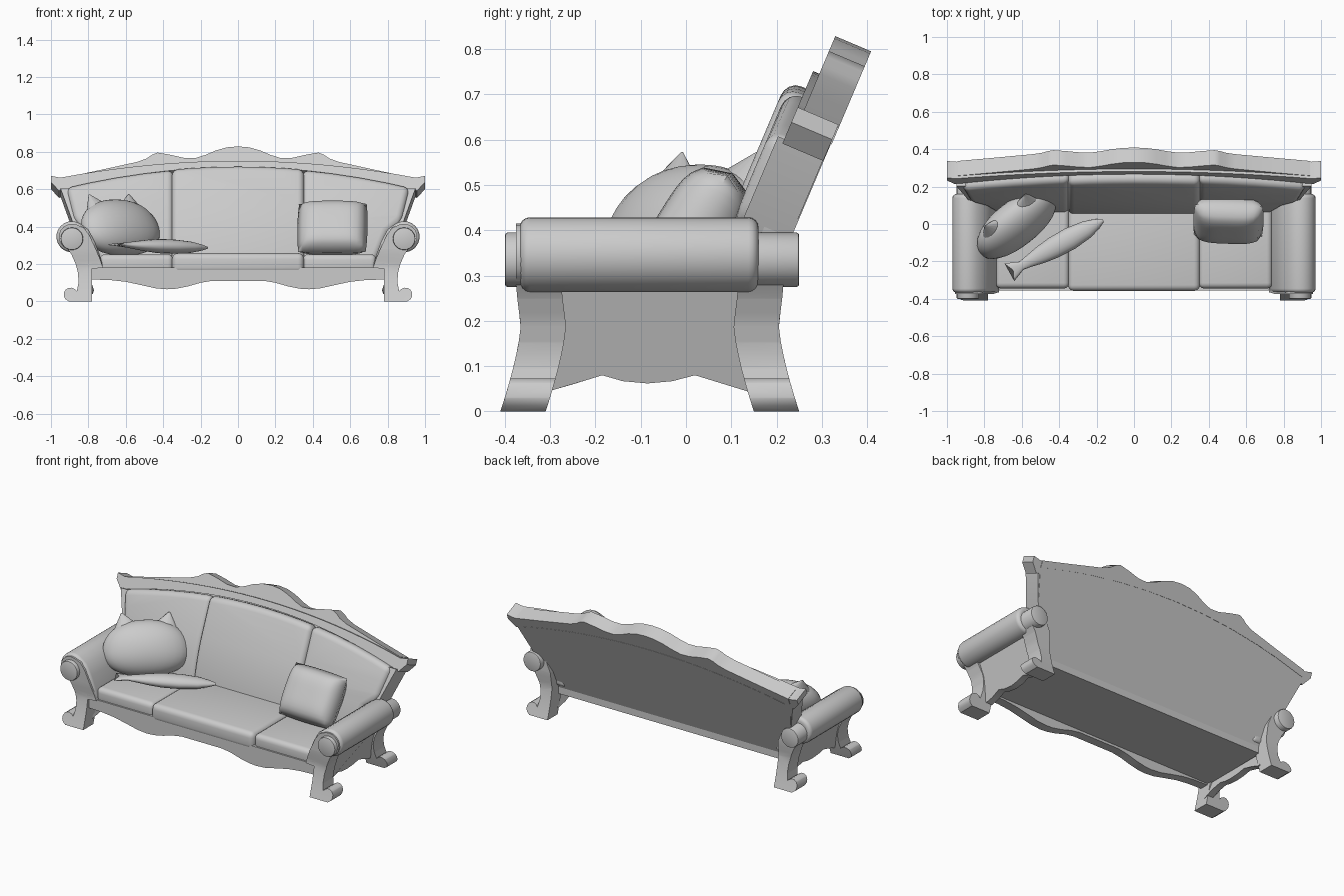
import bpy, bmesh, math
from mathutils import Matrix, Vector

cube = bpy.data.objects.get("Cube")
if cube:
    bpy.data.objects.remove(cube)

grey = bpy.data.materials.new("plain_grey")
grey.use_nodes = True
colour = (0.6, 0.6, 0.6, 1)
grey.diffuse_color = colour
grey.node_tree.nodes["Principled BSDF"].inputs["Base Color"].default_value = colour


def finish(name, bm, angle=35):
    bmesh.ops.recalc_face_normals(bm, faces=bm.faces)
    mesh = bpy.data.meshes.new(name)
    bm.to_mesh(mesh)
    bm.free()
    mesh.materials.append(grey)
    ob = bpy.data.objects.new(name, mesh)
    bpy.context.collection.objects.link(ob)
    bpy.ops.object.select_all(action='DESELECT')
    ob.select_set(True)
    bpy.context.view_layer.objects.active = ob
    bpy.ops.object.shade_smooth_by_angle(angle=math.radians(angle))


def front(p, q, d):
    return Vector((p, d, q))


def flat(p, q, d):
    return Vector((p, q, d))


def splayed(p, q, d):
    # side panel leaning outward towards the top, d is signed
    return Vector((d + math.copysign(0.33 * (q - 0.06), d), p, q))


def lean(x, z, n):
    # sloping frame of the backrest, n is the depth across it
    v = (z - 0.012) / 0.92
    return Vector((x, 0.39 * v + 0.92 * n, 0.92 * v - 0.39 * n))


def prism(pts, a, b, place, bevel=0.0, segs=4):
    bm = bmesh.new()
    rings = [[bm.verts.new(place(p, q, d)) for p, q in pts] for d in (a, b)]
    bm.faces.new(rings[0])
    bm.faces.new(rings[1][::-1])
    for i in range(len(pts)):
        j = (i + 1) % len(pts)
        bm.faces.new((rings[0][i], rings[0][j], rings[1][j], rings[1][i]))
    bmesh.ops.recalc_face_normals(bm, faces=bm.faces)
    if bevel:
        sharp = [e for e in bm.edges if e.calc_face_angle(0) > 0.6]
        bmesh.ops.bevel(bm, geom=sharp, offset=bevel, segments=segs, profile=0.5,
                        affect='EDGES', clamp_overlap=True)
    return bm


def slice_up(bm, start, step, count):
    for i in range(count):
        bmesh.ops.bisect_plane(bm, geom=bm.verts[:] + bm.edges[:] + bm.faces[:],
                               plane_co=(0, 0, start + i * step), plane_no=(0, 0, 1))


def back_cushion(name, pts, depth):
    # padded slab whose foot curves back towards the panel
    bm = prism(pts, depth, 0.01, front, 0.034)
    slice_up(bm, 0.24, 0.035, 9)
    for v in bm.verts:
        x, n, z = v.co
        sag = 0.03 * (max(0, 0.5 - z) / 0.25) ** 2
        v.co = lean(x, z, n + sag if n < -0.01 else n)
    finish(name, bm)


def flip(pts, s):
    return [(p * s, q) for p, q in pts]


def both(half):
    # full outline from a right half that runs outward from the middle
    return [(-x, z) for x, z in half[::-1] if x > 0] + half


def arc(cx, cz, r, a0, a1, n):
    return [(cx + r * math.cos(math.radians(a0 + (a1 - a0) * i / n)),
             cz + r * math.sin(math.radians(a0 + (a1 - a0) * i / n))) for i in range(n + 1)]


def arch(xs, top, drop):
    return [(x, top - drop * (x / 0.95) ** 2) for x in xs]


steps = [i / 10 * 0.95 for i in range(11)]

# backrest: panel, curved top rail, carved crest
under = arch(steps, 0.716, 0.123)
panel = both([(x * 0.985, z + 0.01) for x, z in under] + [(0.885, 0.42), (0.81, 0.19)])
finish("back_panel", prism(panel, 0.0, 0.064, lean))
rail = both(arch(steps, 0.75, 0.09) + [(1, 0.67), (1, 0.637), (0.957, 0.59)]) + both(under)[::-1]
finish("back_top_rail", prism(rail, -0.035, 0.063, lean))
crest = [(0, 0.833), (0.06, 0.828), (0.12, 0.811), (0.17, 0.789), (0.23, 0.77), (0.29, 0.772),
         (0.36, 0.788), (0.43, 0.8), (0.46, 0.788), (0.49, 0.768), (0.54, 0.75), (0.75, 0.704), (0.94, 0.664)]
low = arch((0, 0.2, 0.4, 0.6, 0.75, 0.94), 0.735, 0.11)
finish("back_crest", prism(both(crest) + both(low)[::-1], -0.02, 0.066, lean))

# shared side profiles
foot = ([(0.78, 0), (0.905, 0)] + arc(0.895, 0.037, 0.037, -70, 130, 7)
        + [(0.862, 0.055), (0.853, 0.1), (0.855, 0.15), (0.868, 0.2), (0.89, 0.25), (0.91, 0.28)])
tops = {"front": arc(0.888, 0.345, 0.07, -45, 110, 8)
        + [(0.825, 0.395), (0.795, 0.355), (0.76, 0.28), (0.735, 0.22), (0.722, 0.18), (0.78, 0.175)],
        "back": arc(0.888, 0.335, 0.055, -45, 120, 8) + [(0.82, 0.36), (0.785, 0.28), (0.78, 0.18)]}
arm = (arc(0.888, 0.346, 0.083, -100, 125, 14)
       + [(0.8, 0.385), (0.765, 0.32), (0.74, 0.25), (0.72, 0.18), (0.8, 0.18), (0.82, 0.263)])
apron = [(-0.32, 0.04), (-0.25, 0.06), (-0.185, 0.08), (-0.14, 0.067), (-0.085, 0.062),
         (-0.03, 0.067), (0.02, 0.08), (0.085, 0.06), (0.15, 0.04), (0.15, 0.3), (-0.32, 0.3)]


def leg_front(z):
    # bowed front edge of a leg
    return -0.365 - 0.045 * max(0, (0.19 - z) / 0.19) ** 1.4 - 0.01 * min(1, max(0, (z - 0.19) / 0.08))


for s, word in ((1, "left"), (-1, "right")):
    for end in ("front", "back"):
        bm = prism(flip(foot + tops[end], s), 0, 0.1, front)
        slice_up(bm, 0.031, 0.031, 9)
        for v in bm.verts:
            v.co.y += leg_front(v.co.z)
            if end == "back":
                v.co.y = -0.16 - v.co.y
        finish(f"{word}_{end}_leg", bm)
    # scroll ends and padded arm
    finish(f"{word}_arm_scroll", prism(flip(arc(0.888, 0.335, 0.06, 0, 345, 23), s), -0.4, 0.25, front, 0.006, 2))
    finish(f"{word}_arm_pad", prism(flip(arm, s), -0.367, 0.16, front, 0.022))
    finish(f"{word}_side_apron", prism(apron, 0.77 * s, 0.812 * s, splayed))
    post = [(0.95, 0.6), (0.89, 0.6), (0.83, 0.4), (0.79, 0.31), (0.82, 0.31), (0.885, 0.42)]
    finish(f"{word}_back_post", prism(flip(post, s), -0.05, 0.062, lean))
    # outer cushions
    edge = arch((0.345, 0.5, 0.65, 0.8, 0.92), 0.712, 0.118)
    back = edge + [(0.875, 0.42), (0.8, 0.36), (0.73, 0.2), (0.345, 0.2)]
    back_cushion(f"{word}_back_cushion", flip(back, s), -0.07)
    seat = [(0.346, -0.345), (0.74, -0.345), (0.74, 0.14), (0.346, 0.14)]
    finish(f"{word}_seat_cushion", prism(flip(seat, s), 0.15, 0.252, flat, 0.03))

# middle cushions
mid = both(arch((0, 0.12, 0.24, 0.354), 0.712, 0.118) + [(0.354, 0.2)])
back_cushion("middle_back_cushion", mid, -0.08)
seat = [(-0.353, -0.358), (0.353, -0.358), (0.353, 0.14), (-0.353, 0.14)]
finish("middle_seat_cushion", prism(seat, 0.15, 0.258, flat, 0.032))

# seat base and wavy front rail
base = [(-0.79, 0.125), (0.79, 0.125), (0.79, 0.185), (-0.79, 0.185)]
finish("seat_base", prism(base, -0.33, 0.14, front))
wave = [(0, 0.11), (0.14, 0.11), (0.2, 0.1), (0.27, 0.08), (0.33, 0.068), (0.38, 0.065),
        (0.44, 0.07), (0.52, 0.088), (0.6, 0.105), (0.68, 0.114), (0.8, 0.118), (0.8, 0.182)]
finish("front_rail", prism(both(wave), -0.355, -0.3, front))


def pose(x, y, z, tilt, turn):
    return (Matrix.Translation((x, y, z)) @ Matrix.Rotation(math.radians(turn), 4, 'Z')
            @ Matrix.Rotation(math.radians(-tilt), 4, 'X'))


# square throw pillow: two puffed sheets welded at the rim, corners tucked in
bm = bmesh.new()
for sgn in (-1, 1):
    new = bmesh.ops.create_grid(bm, x_segments=14, y_segments=14, size=1)["verts"]
    for v in new:
        a, b = v.co.x, v.co.y
        puff = math.sqrt(max(0, (1 - a ** 4) * (1 - b ** 4)))
        tuck = 1 - 0.04 * a * a * b * b
        v.co = (a * 0.188 * tuck, sgn * 0.088 * puff, b * 0.157 * tuck)
bmesh.ops.remove_doubles(bm, verts=bm.verts, dist=0.0005)
bm.transform(pose(0.505, 0.018, 0.393, 32, -2))
finish("square_pillow", bm, 60)

# plump pillow with two broad pointed ears
bm = bmesh.new()
bmesh.ops.create_uvsphere(bm, u_segments=28, v_segments=18, radius=1)
for v in bm.verts:
    x, y, z = v.co
    rim = (abs(x) ** 2.25 + abs(z) ** 2.25) ** (1 / 2.25)
    k = math.hypot(x, z) / rim if rim > 0.001 else 1
    v.co = (x * k * 0.247 * (1 - 0.08 * z), y * 0.108, z * k * 0.16)
for s in (-1, 1):
    cone = bmesh.ops.create_cone(bm, cap_ends=True, segments=16, radius1=0.115, radius2=0.004, depth=0.14)["verts"]
    bmesh.ops.transform(bm, verts=cone, matrix=Matrix.Translation((0.118 * s, 0, 0.132))
                        @ Matrix.Rotation(0.25 * s, 4, 'Y') @ Matrix.Diagonal((1, 0.55, 1, 1)))
bm.transform(pose(-0.632, 0, 0.395, 28, 38))
finish("eared_pillow", bm, 50)

# fish shaped cushion: rings along the body with a notched tail
stations = [(0, 0.008, 0.006), (0.04, 0.028, 0.018), (0.1, 0.048, 0.03), (0.2, 0.06, 0.038), (0.3, 0.058, 0.038),
            (0.38, 0.048, 0.03), (0.45, 0.033, 0.02), (0.5, 0.024, 0.013), (0.55, 0.055, 0.006)]
bm = bmesh.new()
rings = []
for t, w, h in stations:
    ring = []
    for i in range(16):
        a = i * math.tau / 16
        notch = 0.025 * abs(math.cos(a)) if t > 0.52 else 0
        ring.append(bm.verts.new((-t - notch, w * math.cos(a), h * math.sin(a) + 0.03 * t)))
    rings.append(ring)
for r0, r1 in zip(rings, rings[1:]):
    for i in range(16):
        bm.faces.new((r0[i], r0[i - 1], r1[i - 1], r1[i]))
bm.faces.new(rings[0])
bm.faces.new(rings[-1])
bm.transform(pose(-0.165, 0.02, 0.287, 0, 29))
finish("fish_cushion", bm, 50)
